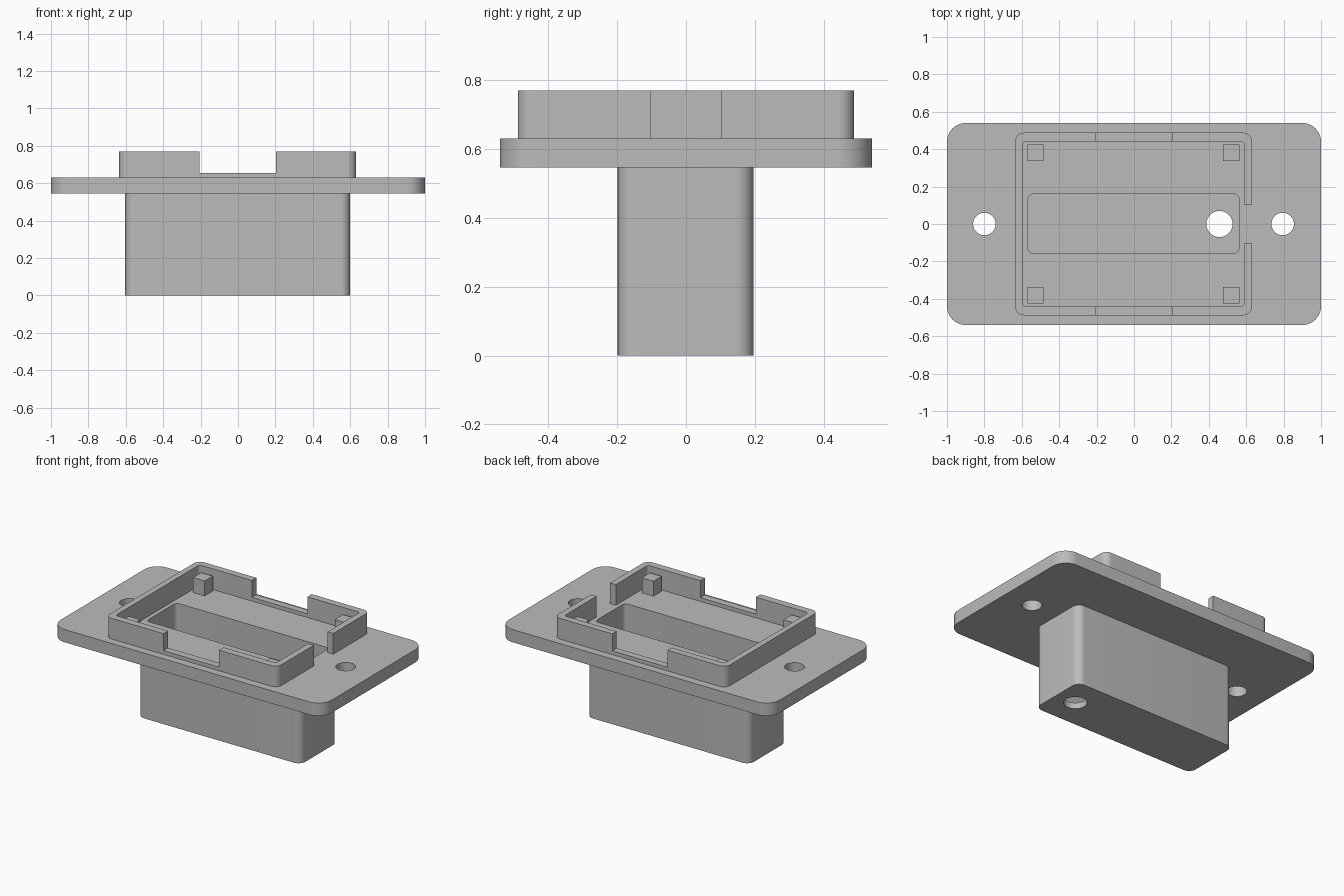
import bpy, bmesh, math

if "Cube" in bpy.data.objects:
    bpy.data.objects.remove(bpy.data.objects["Cube"], do_unlink=True)

grey = bpy.data.materials.new("plain grey")
grey.use_nodes = True
tone = (0.5, 0.5, 0.5, 1)
grey.diffuse_color = tone
grey.node_tree.nodes["Principled BSDF"].inputs["Base Color"].default_value = tone


def prism(name, outline, z0, z1):
    """Extrude a counter-clockwise outline from z0 to z1."""
    bm = bmesh.new()
    base = bm.faces.new([bm.verts.new((x, y, z0)) for x, y in outline])
    top = bmesh.ops.extrude_face_region(bm, geom=[base])["geom"]
    verts = [v for v in top if isinstance(v, bmesh.types.BMVert)]
    bmesh.ops.translate(bm, verts=verts, vec=(0, 0, z1 - z0))
    bmesh.ops.recalc_face_normals(bm, faces=bm.faces)
    mesh = bpy.data.meshes.new(name)
    bm.to_mesh(mesh)
    bm.free()
    mesh.materials.append(grey)
    obj = bpy.data.objects.new(name, mesh)
    bpy.context.collection.objects.link(obj)
    return obj


def arc(cx, cy, r, start, sweep, steps):
    return [(cx + r * math.cos(start + sweep * i / steps),
             cy + r * math.sin(start + sweep * i / steps)) for i in range(steps + 1)]


def slab(name, x0, x1, y0, y1, z0, z1, r=0):
    """Box with rounded vertical corners."""
    if r == 0:
        return prism(name, [(x0, y0), (x1, y0), (x1, y1), (x0, y1)], z0, z1)
    centres = [(x1 - r, y1 - r), (x0 + r, y1 - r), (x0 + r, y0 + r), (x1 - r, y0 + r)]
    points = []
    for i, (cx, cy) in enumerate(centres):
        points += arc(cx, cy, r, i * math.pi / 2, math.pi / 2, 10)
    return prism(name, points, z0, z1)


def drill(name, x, r):
    return prism(name, arc(x, 0, r, 0, math.tau, 48)[:-1], -0.1, 1)


def cut(obj, cutters):
    """Subtract the cutters and apply the result."""
    for cutter in cutters:
        mod = obj.modifiers.new("cut", "BOOLEAN")
        mod.operation, mod.solver, mod.object = "DIFFERENCE", "EXACT", cutter
    bpy.context.view_layer.update()
    graph = bpy.context.evaluated_depsgraph_get()
    mesh = bpy.data.meshes.new_from_object(obj.evaluated_get(graph))
    obj.modifiers.clear()
    obj.data = mesh


PLATE_BOTTOM, PLATE_TOP, RIM_TOP = 0.545, 0.63, 0.768

# Main parts
plate = slab("mounting_plate", -1, 1, -0.54, 0.54, PLATE_BOTTOM, PLATE_TOP, 0.1)
box = slab("lower_box", -0.603, 0.6, -0.198, 0.196, 0, PLATE_BOTTOM, 0.05)
rim = slab("raised_rim", -0.635, 0.631, -0.488, 0.488, PLATE_TOP, RIM_TOP, 0.045)

# Cutters
cavity = slab("cavity_cutter", -0.568, 0.562, -0.157, 0.16, 0.04, 1, 0.03)
cable = drill("cable_hole_cutter", 0.457, 0.07)
screws = [drill("screw_hole_cutter", x, 0.06) for x in (-0.8, 0.795)]
inside = slab("rim_inside_cutter", -0.595, 0.589, -0.44, 0.442, 0.5, 1, 0.018)
notch = slab("rim_notch_cutter", -0.207, 0.202, -0.7, 0.7, 0.655, 1)
gap = slab("rim_gap_cutter", 0.4, 0.8, -0.102, 0.102, 0.5, 1)

cut(plate, [cavity] + screws)
cut(box, [cavity, cable])
cut(rim, [inside, notch, gap])
for cutter in [cavity, cable, inside, notch, gap] + screws:
    bpy.data.objects.remove(cutter, do_unlink=True)

# Corner support posts
for side, sx in (("left", 1), ("right", -1)):
    for end, sy in (("front", -1), ("back", 1)):
        x, y = sx * 0.523 - 0.003, sy * 0.381
        slab(f"{end}_{side}_post", x - 0.043, x + 0.043, y - 0.043, y + 0.043,
             PLATE_TOP, 0.73)

# Smooth the rounded corners, keep edges sharp
bpy.ops.object.select_all(action="DESELECT")
for obj in (plate, box, rim):
    obj.select_set(True)
bpy.context.view_layer.objects.active = plate
bpy.ops.object.shade_smooth_by_angle(angle=math.radians(30))
